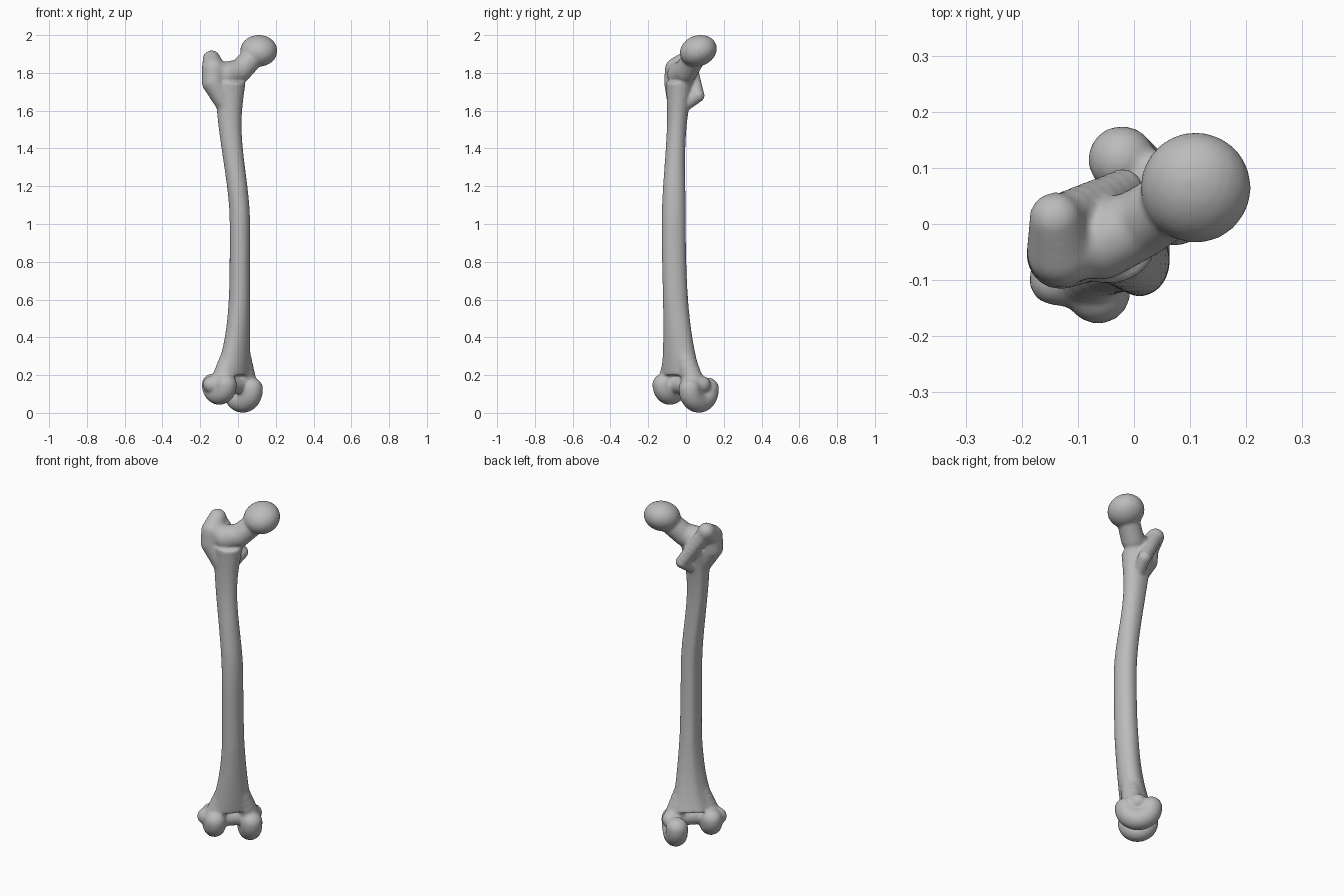
import bpy, bmesh
from math import sin, cos, pi, exp, radians
from mathutils import Vector, Matrix

cube = bpy.data.objects.get("Cube")
if cube:
    bpy.data.objects.remove(cube, do_unlink=True)

bm = bmesh.new()


def ball(center, radii, tilt=0):
    """Ellipsoid tilted about the x axis."""
    matrix = (Matrix.Translation(center) @ Matrix.Rotation(tilt, 4, 'X')
              @ Matrix.Diagonal((*radii, 1)))
    bmesh.ops.create_icosphere(bm, subdivisions=3, radius=1, matrix=matrix)


def limb(start, end, start_radius, end_radius, steps=8):
    """Tapering rounded limb between two points."""
    for i in range(steps + 1):
        t = i / steps
        radius = start_radius + (end_radius - start_radius) * t
        ball(start.lerp(end, t), (radius, radius, radius))


def knee(across, back, height):
    """Point in the knee frame, which is turned an eighth of a circle."""
    return Matrix.Rotation(pi / 4, 3, 'Z') @ Vector((across, back, height))


def knuckle(across, back, height, reach, radius, steps=16):
    """Rounded runner that sweeps under the knee from back to front."""
    for i in range(steps + 1):
        angle = pi * i / steps
        ball(knee(across, back + reach * cos(angle), height - reach * sin(angle)),
             (radius, radius, radius))


def flare(z):
    """Extra half width of the shaft towards its ends."""
    return abs(z - 1) ** 4 / 10


def sway(z):
    """Smooth step from the lower shaft to the upper shaft."""
    t = min(max((z - 1) / .6, 0), 1)
    return t * t * (3 - 2 * t)


def shaft_center(z):
    """Bowed centre line; the inner edge stays straight near the knee."""
    x = .01 - .055 * sway(z) - (flare(z) if z < 1 else 0)
    return Vector((x, .06 * (z - 1) ** 2 - .065, z))


def shaft_ring(z, sides=40):
    """Skewed oval section with a ridge at the rear outer corner."""
    center = shaft_center(z)
    half_x = .054 + flare(z)
    half_y = half_x + .01 * (1 - 2 * sway(z))
    skew = max(0, .6 - z)
    ring = []
    for i in range(sides):
        angle = 2 * pi * i / sides
        ridge = 1 + exp(-((angle - pi * 3 / 4) / .3) ** 2) / 10
        offset = Vector((half_x * cos(angle), half_y * sin(angle + skew), 0))
        ring.append(bm.verts.new(center + offset * ridge))
    return ring


# Shaft
rings = [shaft_ring(.2 + i / 20) for i in range(32)]
for low, high in zip(rings, rings[1:]):
    for i in range(len(low)):
        j = (i + 1) % len(low)
        bm.faces.new((low[i], low[j], high[j], high[i]))
bm.faces.new(rings[0][::-1])
bm.faces.new(rings[-1])

# Ball head and neck
head = Vector((.11, .065, 1.917))
neck_middle = Vector((.01, 0, 1.81))
neck_root = Vector((-.06, -.03, 1.79))
ball(head, (.099, .101, .082), radians(20))
limb(neck_root, neck_middle, .07, .063)
limb(neck_middle, head, .063, .06)

# Large outer knob
knob_top = Vector((-.14, .01, 1.873))
knob_side = Vector((-.13, -.05, 1.82))
knob_base = Vector((-.13, -.055, 1.75))
upper_shaft = shaft_center(1.6)
limb(knob_top, knob_side, .047, .062)
limb(knob_side, knob_base, .062, .062)
limb(knob_base, upper_shaft, .062, .05)
limb(knob_side, neck_root, .06, .06)

# Small rear knob and the crest that links it to the large one
small_knob = Vector((-.02, .062, 1.68))
limb(knob_top, small_knob, .042, .037)
limb(small_knob, upper_shaft, .037, .03)

# Knee knuckles, the inner one lower and longer
knuckle(across=.066, back=.03, height=.127, reach=.067, radius=.06)
knuckle(across=-.13, back=.01, height=.15, reach=.05, radius=.058)

# Side bosses, flares into the shaft and groove floor
inner = knee(.06, 0, .15)
outer = knee(-.13, 0, .15)
lower_shaft = shaft_center(.4)
limb(inner, knee(.09, .03, .15), .06, .046)
limb(outer, knee(-.17, .03, .15), .06, .046)
for side in (inner, outer):
    limb(side, lower_shaft, .06, .05)
limb(inner, outer, .05, .05)

# Fuse everything into one smooth skin
mesh = bpy.data.meshes.new("thigh_bone")
bm.to_mesh(mesh)
bm.free()
bone = bpy.data.objects.new("thigh_bone", mesh)
bpy.context.collection.objects.link(bone)
skin = bone.modifiers.new("fuse", 'REMESH')
skin.mode = 'VOXEL'
skin.voxel_size = .008
skin.use_smooth_shade = True
soften = bone.modifiers.new("soften", 'SMOOTH')
soften.factor = .5
soften.iterations = 7

# Bone colour
bone_grey = bpy.data.materials.new("bone_grey")
bone_grey.use_nodes = True
colour = (.5, .5, .5, 1)
bone_grey.diffuse_color = colour
bone_grey.node_tree.nodes["Principled BSDF"].inputs["Base Color"].default_value = colour
mesh.materials.append(bone_grey)
